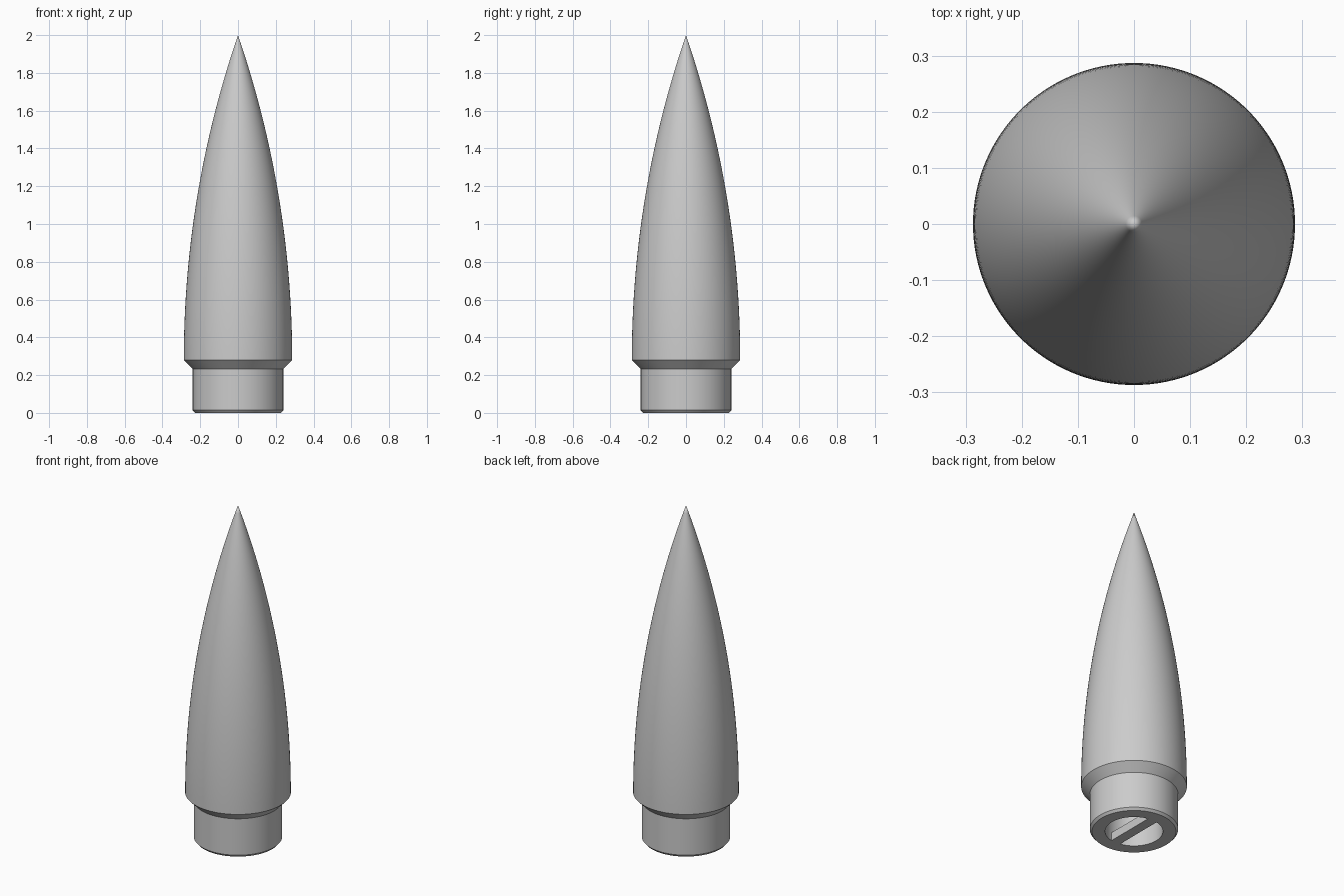
import bpy
import bmesh
from math import pi, sqrt
from mathutils import Matrix, Vector

cube = bpy.data.objects.get("Cube")
if cube:
    bpy.data.objects.remove(cube, do_unlink=True)

BASE_Z, TIP_Z, RADIUS = 0.28, 2.0, 0.287
SHOULDER, BORE, WALL = 0.24, 0.157, 0.05
SEGMENTS = 128

grey = bpy.data.materials.new("plain grey")
grey.use_nodes = True
colour = (0.6, 0.6, 0.6, 1)
grey.diffuse_color = colour
grey.node_tree.nodes["Principled BSDF"].inputs["Base Color"].default_value = colour


def ogive(z):
    """Radius of the tangent ogive at height z."""
    length = TIP_Z - BASE_Z
    rho = (RADIUS ** 2 + length ** 2) / (2 * RADIUS)
    return max(0, sqrt(rho ** 2 - (z - BASE_Z) ** 2) + RADIUS - rho)


def finish(bm, name):
    bmesh.ops.recalc_face_normals(bm, faces=bm.faces)
    mesh = bpy.data.meshes.new(name)
    bm.to_mesh(mesh)
    bm.free()
    mesh.materials.append(grey)
    obj = bpy.data.objects.new(name, mesh)
    bpy.context.collection.objects.link(obj)
    return obj


def lathe(name, profile):
    bm = bmesh.new()
    verts = [bm.verts.new((r, 0, z)) for r, z in profile]
    edges = [bm.edges.new(pair) for pair in zip(verts, verts[1:])]
    bmesh.ops.spin(bm, geom=verts + edges, cent=(0, 0, 0), axis=(0, 0, 1),
                   angle=2 * pi, steps=SEGMENTS, use_merge=True)
    bmesh.ops.remove_doubles(bm, verts=bm.verts, dist=0.00005)
    obj = finish(bm, name)
    bpy.ops.object.select_all(action="DESELECT")
    obj.select_set(True)
    bpy.context.view_layer.objects.active = obj
    bpy.ops.object.shade_smooth_by_angle(angle=pi / 6)
    return obj


# Nose cone: chamfered hollow shoulder, sloped lip and ogive shell
steps = 40
heights = [BASE_Z + (TIP_Z - BASE_Z) * i / steps for i in range(steps + 1)]
outer = [(ogive(z), z) for z in heights]
inner = [(min(BORE, ogive(z) - WALL), z) for z in reversed(heights)
         if ogive(z) > WALL]
profile = [(BORE, 0), (SHOULDER - 0.012, 0), (SHOULDER, 0.014),
           (SHOULDER, 0.232)] + outer
cavity = [(0, inner[0][1])] + inner + [(BORE, 0)]
lathe("nose_cone", profile + cavity)

# Anchor bar across the open base, running front to back
bar_width, bar_height = 0.06, 0.05
bm = bmesh.new()
bmesh.ops.create_cube(bm, size=1, matrix=Matrix.LocRotScale(
    Vector((0, 0, bar_height / 2)), None,
    Vector((bar_width, 2 * BORE + 0.004, bar_height))))
finish(bm, "anchor_bar")
